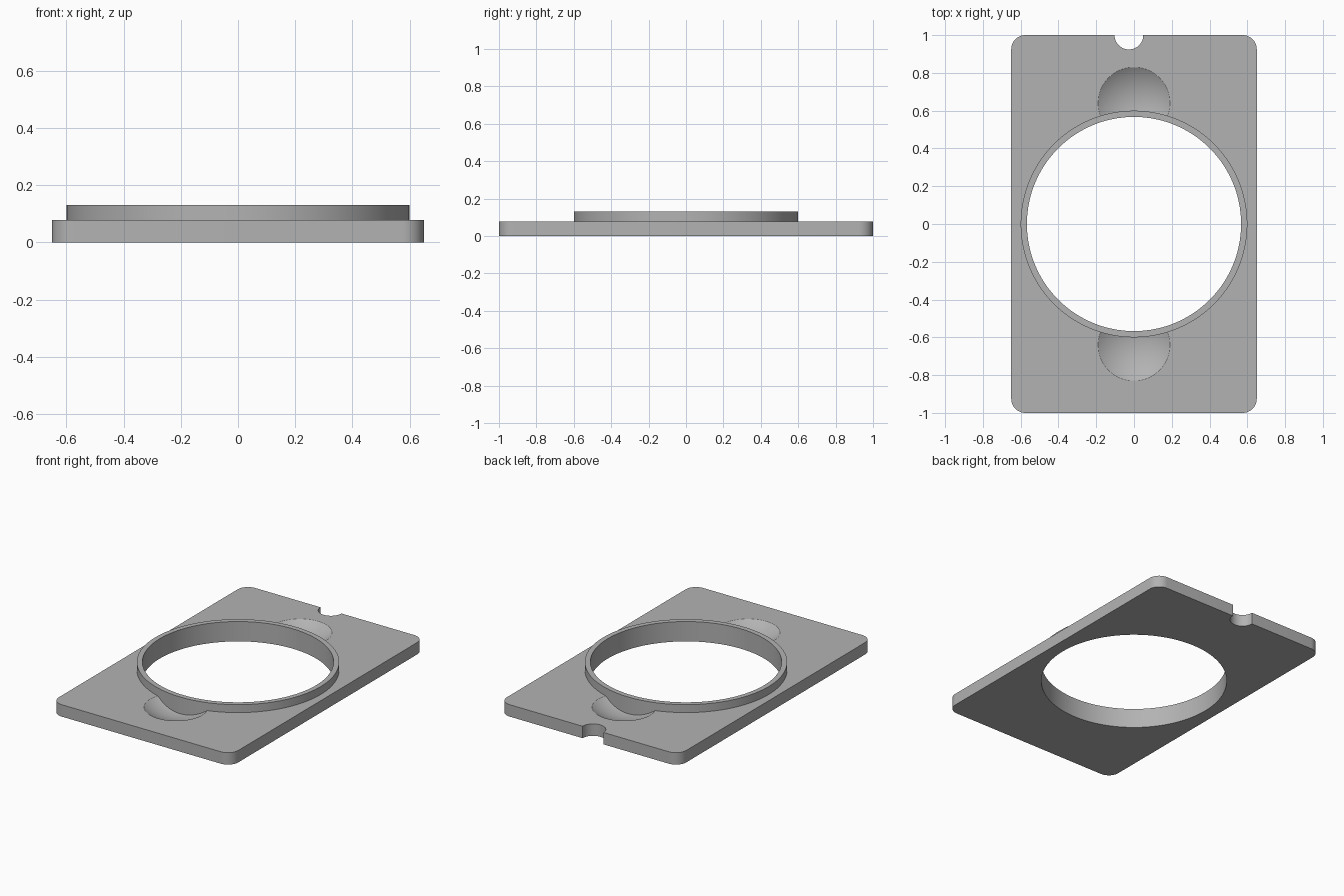
import bpy, bmesh
from mathutils import Matrix, Vector

PLATE_H = 0.078
RING_TOP = 0.13
RING_R = 0.6
HOLE_R = 0.567

if "Cube" in bpy.data.objects:
    bpy.data.objects.remove(bpy.data.objects["Cube"], do_unlink=True)

# Single grey material
grey = bpy.data.materials.new("plain grey")
grey.use_nodes = True
colour = (0.45, 0.45, 0.45, 1)
grey.diffuse_color = colour
grey.node_tree.nodes["Principled BSDF"].inputs["Base Color"].default_value = colour


def add_object(name, bm):
    mesh = bpy.data.meshes.new(name)
    bm.to_mesh(mesh)
    bm.free()
    mesh.materials.append(grey)
    obj = bpy.data.objects.new(name, mesh)
    bpy.context.collection.objects.link(obj)
    return obj


def cylinder(name, radius, z0, z1, x=0, y=0, sides=128):
    bm = bmesh.new()
    bmesh.ops.create_cone(bm, cap_ends=True, segments=sides, radius1=radius,
                          radius2=radius, depth=z1 - z0,
                          matrix=Matrix.Translation((x, y, (z0 + z1) / 2)))
    return add_object(name, bm)


def dimple_ball(name, y, rim, depth):
    # Sphere whose cap through the plate top has the given rim and depth
    radius = (rim ** 2 + depth ** 2) / (2 * depth)
    bm = bmesh.new()
    bmesh.ops.create_uvsphere(bm, u_segments=96, v_segments=64, radius=radius,
                              matrix=Matrix.Translation((0, y, PLATE_H - depth + radius)))
    return add_object(name, bm)


def combine(target, other, operation):
    mod = target.modifiers.new(other.name, 'BOOLEAN')
    mod.operation = operation
    mod.solver = 'EXACT'
    mod.object = other
    other.hide_render = True


# Base plate with rounded upright corners
bm = bmesh.new()
bmesh.ops.create_cube(bm, size=1)
for v in bm.verts:
    v.co = Vector((v.co.x * 1.3, v.co.y * 2, (v.co.z + 0.5) * PLATE_H))
upright = [e for e in bm.edges if abs(e.verts[0].co.z - e.verts[1].co.z) > 0.01]
bmesh.ops.bevel(bm, geom=upright, offset=0.075, segments=10, profile=0.5, affect='EDGES')
plate = add_object("ring_plate", bm)

# Finger dimples, raised collar, central opening and edge notch
parts = [
    (dimple_ball("front_dimple_cutter", -0.64, 0.19, 0.06), 'DIFFERENCE'),
    (dimple_ball("back_dimple_cutter", 0.64, 0.19, 0.06), 'DIFFERENCE'),
    (cylinder("collar_disc", RING_R, 0.006, RING_TOP), 'UNION'),
    (cylinder("opening_cutter", HOLE_R, -0.1, 0.3), 'DIFFERENCE'),
    (cylinder("notch_cutter", 0.076, -0.1, 0.3, -0.027, 1.0, 48), 'DIFFERENCE'),
]
for part, operation in parts:
    combine(plate, part, operation)

# Bake the booleans, then drop the helpers
bpy.context.view_layer.update()
solid = bpy.data.meshes.new_from_object(
    plate.evaluated_get(bpy.context.evaluated_depsgraph_get()))
plate.modifiers.clear()
plate.data = solid
for part, _ in parts:
    bpy.data.objects.remove(part, do_unlink=True)

# Smooth curved walls, crisp edges
bpy.ops.object.select_all(action='DESELECT')
plate.select_set(True)
bpy.context.view_layer.objects.active = plate
bpy.ops.object.shade_smooth_by_angle(angle=0.35)
